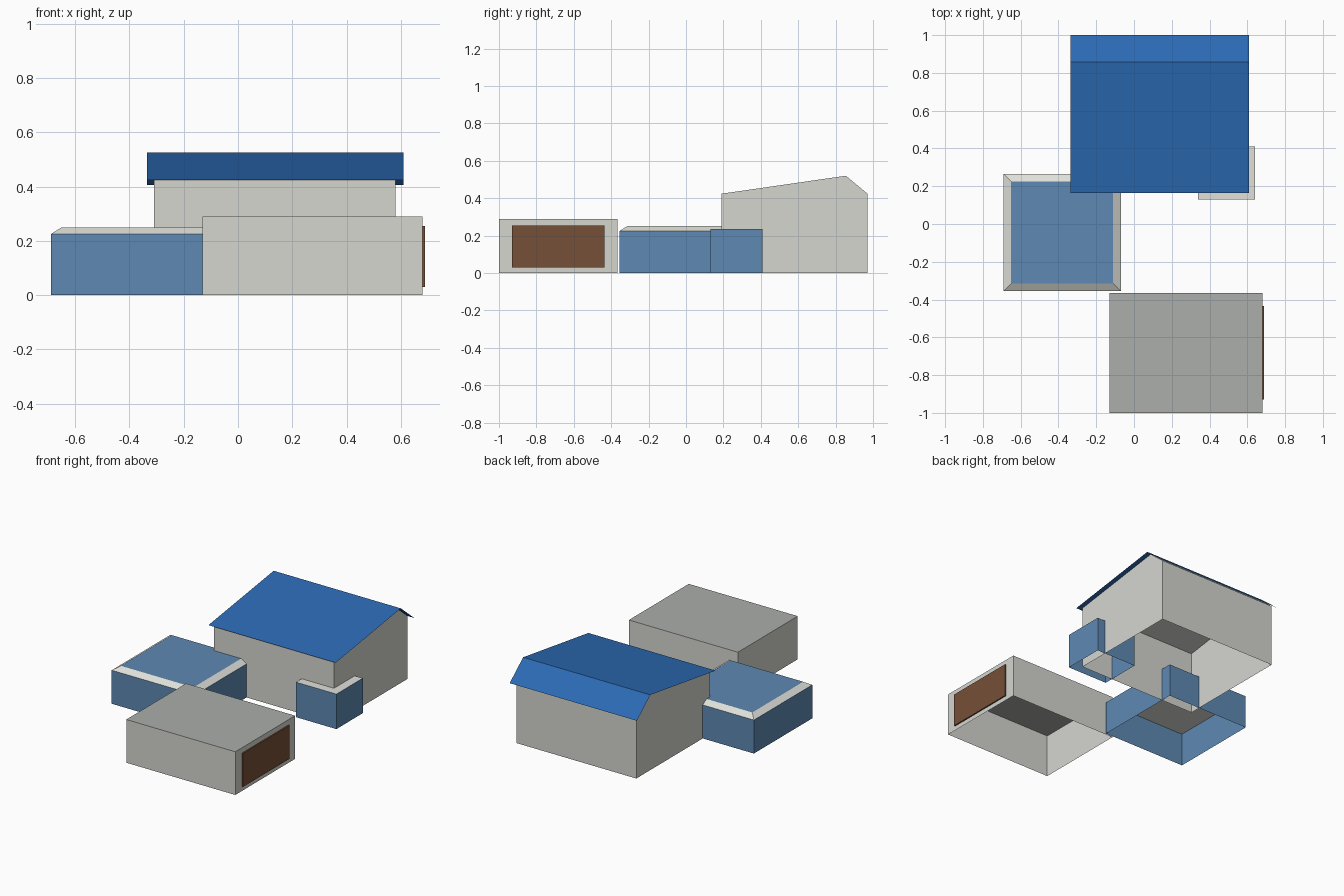
import bpy
import bmesh

old = bpy.data.objects.get("Cube")
if old:
    bpy.data.objects.remove(old, do_unlink=True)


def material(name, r, g, b):
    m = bpy.data.materials.new(name)
    m.use_nodes = True
    m.diffuse_color = (r, g, b, 1)
    m.node_tree.nodes["Principled BSDF"].inputs["Base Color"].default_value = (r, g, b, 1)
    return m


WALL = material("pale_grey_wall", 0.67, 0.67, 0.63)
TRIM = material("light_trim", 0.75, 0.75, 0.71)
FLAT_ROOF = material("grey_flat_roof", 0.41, 0.425, 0.40)
CLADDING = material("dusty_blue", 0.112, 0.25, 0.45)
ROOF = material("strong_blue_roof", 0.025, 0.145, 0.46)
DOOR = material("brown_door", 0.18, 0.08, 0.04)


def finish(name, bm, mats):
    mesh = bpy.data.meshes.new(name)
    bm.to_mesh(mesh)
    bm.free()
    for m in mats:
        mesh.materials.append(m)
    obj = bpy.data.objects.new(name, mesh)
    bpy.context.collection.objects.link(obj)
    return obj


def box(name, x, y, z, side, top=None, bottom=True, lid=True):
    """Box from (min, max) ranges; the top may have its own material."""
    bm = bmesh.new()
    bmesh.ops.create_cube(bm, size=1)
    for v in bm.verts:
        v.co = [r[0] if c < 0 else r[1] for c, r in zip(v.co, (x, y, z))]
    bm.normal_update()
    drop = []
    for f in bm.faces:
        if f.normal.z > 0.9:
            f.material_index = 1 if top else 0
            if not lid:
                drop.append(f)
        elif f.normal.z < -0.9 and not bottom:
            drop.append(f)
    bmesh.ops.delete(bm, geom=drop, context='FACES')
    return finish(name, bm, [side, top] if top else [side])


def sweep(name, profile, x0, x1, mat, closed):
    """Extrude a (y, z) profile along x, as a shell or an open sheet."""
    bm = bmesh.new()
    a = [bm.verts.new((x0, y, z)) for y, z in profile]
    b = [bm.verts.new((x1, y, z)) for y, z in profile]
    for i in range(len(profile) - 1):
        bm.faces.new((a[i], b[i], b[i + 1], a[i + 1]))
    if closed:
        bm.faces.new(a)
        bm.faces.new(list(reversed(b)))
    return finish(name, bm, [mat])


# Main house: gabled shell, open underneath
sweep("house_walls", [(0.19, 0), (0.19, 0.424), (0.855, 0.52), (0.97, 0.424), (0.97, 0)],
      -0.31, 0.58, WALL, True)
# Thin asymmetric roof sheet with overhanging eaves
sweep("house_roof", [(0.165, 0.424), (0.857, 0.525), (1.0, 0.406)], -0.335, 0.61, ROOF, False)

# Garage with flat roof and side door
box("garage", (-0.13, 0.68), (-1.0, -0.365), (0, 0.29), WALL, FLAT_ROOF, bottom=False)
box("garage_door", (0.68, 0.689), (-0.93, -0.435), (0.03, 0.255), DOOR)

# Corner annex
box("annex", (0.34, 0.64), (0.13, 0.41), (0, 0.235), CLADDING, TRIM, bottom=False)

# Side wing: walls, then a cap with sloped trim around a blue top
wx, wy = (-0.69, -0.07), (-0.355, 0.265)
box("wing_walls", wx, wy, (0, 0.225), CLADDING, bottom=False, lid=False)
cap = box("wing_cap", wx, wy, (0.225, 0.25), TRIM, CLADDING)
for v in cap.data.vertices:
    if v.co.z > 0.24:
        v.co.x += 0.04 if v.co.x < -0.4 else -0.04
        v.co.y += 0.04 if v.co.y < 0 else -0.04
